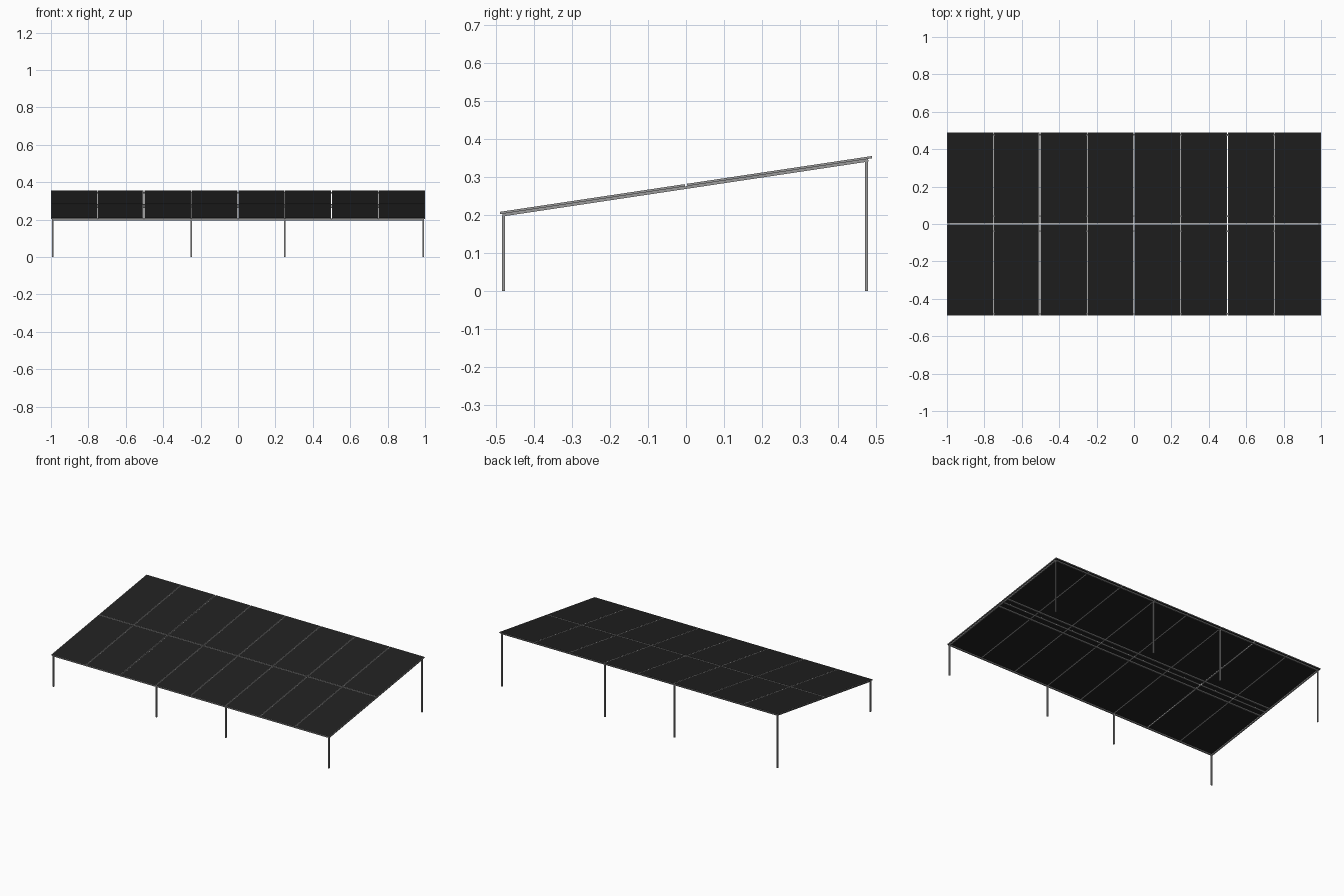
import bpy, bmesh, math
from mathutils import Matrix, Vector

if "Cube" in bpy.data.objects:
    bpy.data.objects.remove(bpy.data.objects["Cube"])

TILT = math.atan(0.147 / 0.98)
# roof plane: local origin on the panel mid-plane
ROOF = Matrix.Translation((0, 0, 0.279)) @ Matrix.Rotation(TILT, 4, 'X')
HALF = 0.4895 / math.cos(TILT)
PANEL_T, BEAM_T, GAP, FRAME = 0.006, 0.007, 0.003, 0.0042


def material(name, value):
    m = bpy.data.materials.new(name)
    m.diffuse_color = (value, value, value, 1)
    m.use_nodes = True
    m.node_tree.nodes["Principled BSDF"].inputs["Base Color"].default_value = m.diffuse_color
    return m


metal = material("grey_metal", 0.32)
cell = material("black_cells", 0.015)


def box(name, lo, hi, matrix=Matrix(), panel=False):
    lo, hi = Vector(lo), Vector(hi)
    bm = bmesh.new()
    bmesh.ops.create_cube(bm, size=1)
    bmesh.ops.scale(bm, vec=hi - lo, verts=bm.verts)
    bmesh.ops.translate(bm, vec=(lo + hi) / 2, verts=bm.verts)
    if panel:
        # black cell field set inside a thin metal frame, top and bottom
        bm.normal_update()
        faces = [f for f in bm.faces if abs(f.normal.z) > 0.9]
        bmesh.ops.inset_individual(bm, faces=faces, thickness=FRAME, depth=-0.0004)
        for f in faces:
            f.material_index = 1
    bmesh.ops.transform(bm, matrix=matrix, verts=bm.verts)
    mesh = bpy.data.meshes.new(name)
    bm.to_mesh(mesh)
    bm.free()
    mesh.materials.append(metal)
    if panel:
        mesh.materials.append(cell)
    obj = bpy.data.objects.new(name, mesh)
    bpy.context.collection.objects.link(obj)
    return obj


# solar panels: eight columns, two rows
edges = [-1 + 0.25 * i for i in range(9)]
edges[2] = -0.505
for row, (y0, y1) in enumerate([(-HALF, -GAP), (GAP, HALF)]):
    for i in range(8):
        x0 = edges[i] + (GAP / 2 if i else 0)
        x1 = edges[i + 1] - (GAP / 2 if i < 7 else 0)
        if i == 2:
            x0 += 0.003
        box(f"solar_panel_{row + 1}_{i + 1}", (x0, y0, -PANEL_T / 2),
            (x1, y1, PANEL_T / 2), ROOF, True)

# beams lie directly under the panels
top = -PANEL_T / 2
bottom = top - BEAM_T
W = 0.004
y_front, y_back = -0.48, 0.475
for name, y in (("front_beam", y_front), ("back_beam", y_back),
                ("lower_purlin", -0.04), ("upper_purlin", 0.04)):
    c = y / math.cos(TILT)
    box(name, (-0.994, c - W, bottom), (0.994, c + W, top), ROOF)
for name, s in (("left_beam", -1), ("right_beam", 1)):
    box(name, (s * 0.99 - W, y_front / math.cos(TILT), bottom),
        (s * 0.99 + W, y_back / math.cos(TILT), top), ROOF)

# square posts, short in front and tall behind
for name, y in (("front_post", y_front), ("back_post", y_back)):
    z = 0.279 + y * math.tan(TILT) - 0.008
    for i, x in enumerate((-0.99, -0.25, 0.25, 0.99)):
        box(f"{name}_{i + 1}", (x - W, y - W, 0), (x + W, y + W, z))
